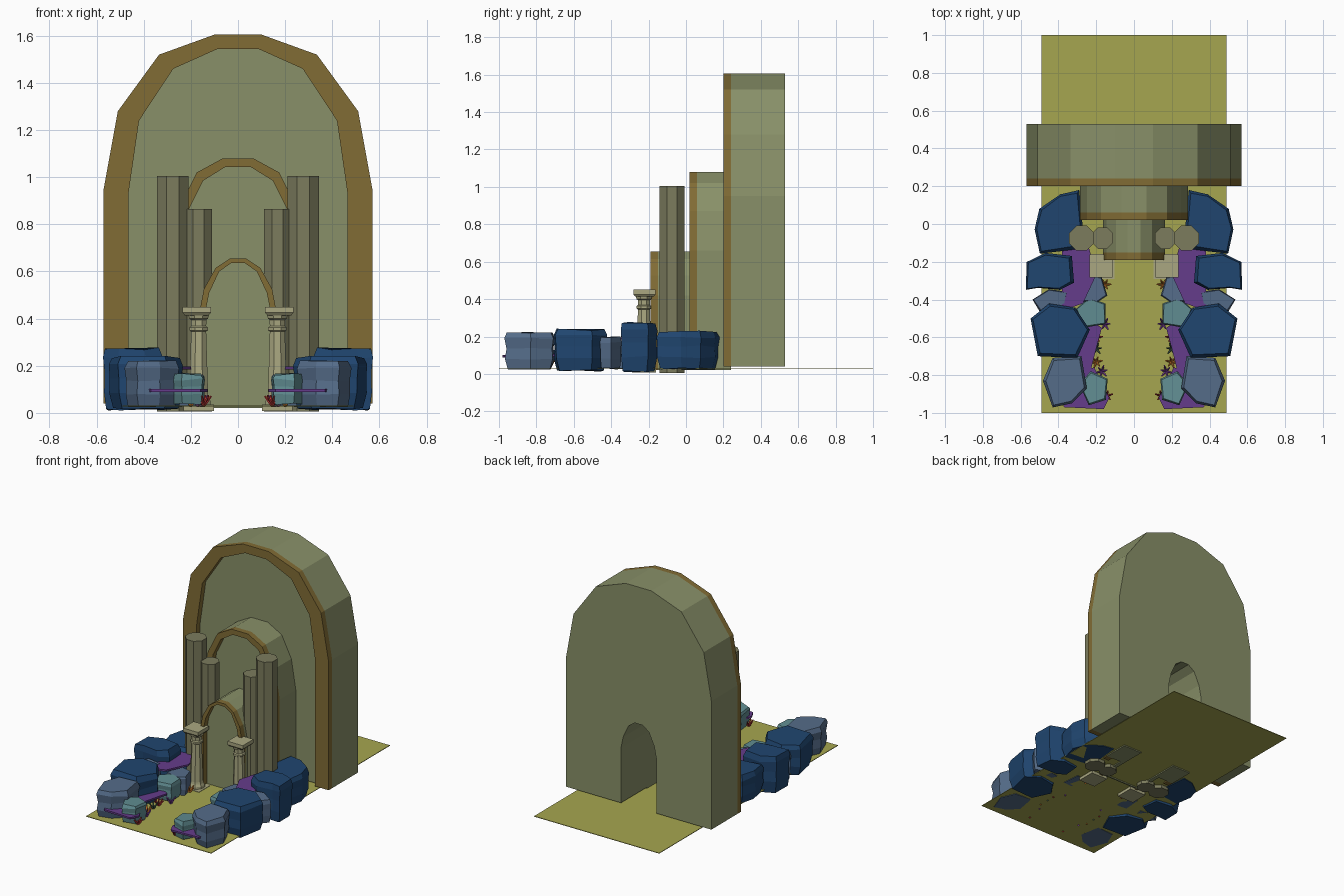
import bpy, bmesh, math, random
from mathutils import Vector

if "Cube" in bpy.data.objects:
    bpy.data.objects.remove(bpy.data.objects["Cube"])

random.seed(4)

def mat(name, c):
    m = bpy.data.materials.new(name)
    m.diffuse_color = (*c, 1)
    m.use_nodes = True
    m.node_tree.nodes["Principled BSDF"].inputs["Base Color"].default_value = m.diffuse_color
    return m

STONE = mat("green_stone", (.25, .28, .14))
GOLD = mat("gold_trim", (.22, .15, .035))
SAND = mat("sand", (.38, .38, .08))
COLUMN = mat("column_stone", (.2, .2, .11))
PILLAR = mat("pale_stone", (.4, .39, .22))
NAVY = mat("navy_rock", (.014, .06, .16))
SLATE = mat("slate_rock", (.09, .15, .25))
TEAL = mat("teal_rock", (.12, .27, .29))
PURPLE = mat("purple_shelf", (.13, .045, .26))
CORALS = [mat("coral_orange", (.8, .25, .03)), mat("coral_violet", (.3, .08, .5)),
          mat("coral_red", (.5, .04, .04)), mat("coral_green", (.08, .16, .1))]

def finish(name, bm, material):
    bmesh.ops.recalc_face_normals(bm, faces=bm.faces)
    me = bpy.data.meshes.new(name)
    bm.to_mesh(me)
    bm.free()
    me.materials.append(material)
    ob = bpy.data.objects.new(name, me)
    bpy.context.collection.objects.link(ob)
    return ob

def loft(name, rings, material):
    """Join equal-length rings of points and cap both ends."""
    bm = bmesh.new()
    vs = [[bm.verts.new(p) for p in r] for r in rings]
    n = len(vs[0])
    for a, b in zip(vs, vs[1:]):
        for i in range(n):
            j = (i + 1) % n
            bm.faces.new((a[i], a[j], b[j], b[i]))
    bm.faces.new(vs[0])
    bm.faces.new(vs[-1])
    return finish(name, bm, material)

def mirror(ob):
    m = ob.modifiers.new("mirror", 'MIRROR')
    m.use_mirror_merge = False
    return ob

def slab(name, outline, y0, y1, material):
    return loft(name, [[(x, y, z) for x, z in outline] for y in (y0, y1)], material)

def arch(half, z0):
    """Full arch outline from its right half, bottom to top."""
    h = [(half[0][0], z0)] + half
    return h + [(-x, z) for x, z in reversed(h)]

def band(outer, inner):
    return outer + inner[::-1]

# ground
loft("sand_floor", [[(-.49, -1, z), (.49, -1, z), (.49, 1, z), (-.49, 1, z)] for z in (.028, .032)], SAND)

# three nested arches: outer half, inner half, base, front y, back y
tunnel_half = [(.138, .43), (.122, .51), (.08, .6), (.03, .635)]
ARCHES = [
    ("great", [(.57, .95), (.51, 1.28), (.335, 1.52), (.1, 1.605)],
     [(.465, .93), (.42, 1.24), (.275, 1.46), (.085, 1.545)], .04, .2, .53),
    ("middle", [(.285, .66), (.25, .87), (.175, 1.02), (.065, 1.08)],
     [(.24, .66), (.21, .86), (.148, .985), (.055, 1.043)], .02, .02, .24),
    ("small", [(.165, .42), (.145, .525), (.095, .615), (.034, .655)],
     tunnel_half, .02, -.19, .06),
]
for name, out, inn, z0, y0, y1 in ARCHES:
    o = arch(out, z0)
    slab(name + "_arch_trim", band(o, arch(inn, z0)), y0, y0 + .04, GOLD)
    slab(name + "_arch_body", band(o, arch(tunnel_half, z0)), y0 + .04, y1, STONE)
# panel closing the tunnel behind the small arch
slab("door_panel", arch(tunnel_half, .02), -.15, -.14, STONE)

# plain eight-sided columns and turned pillars, as lathed profiles
def lathe(name, x, y, profile, sides, material):
    rings = []
    for r, z in profile:
        a0 = math.pi / sides
        r = r / math.cos(a0)
        rings.append([(x + r * math.cos(a0 + i * math.tau / sides),
                       y + r * math.sin(a0 + i * math.tau / sides), z) for i in range(sides)])
    return mirror(loft(name, rings, material))

lathe("tall_columns", .277, -.075, [(.066, .005), (.066, 1.005)], 8, COLUMN)
lathe("short_columns", .167, -.075, [(.057, .005), (.057, .865)], 8, COLUMN)
lathe("pillar_shafts", .167, -.225, [(.05, .03), (.05, .05), (.043, .065), (.04, .08), (.032, .345),
      (.039, .35), (.039, .363), (.032, .368), (.033, .395), (.04, .4), (.045, .425)], 8, PILLAR)
lathe("pillar_bases", .167, -.225, [(.065, .008), (.065, .035)], 4, PILLAR)
lathe("pillar_caps", .175, -.222, [(.05, .413), (.06, .425), (.06, .45)], 4, PILLAR)

# faceted rocks from a plan outline
def rock(name, outline, z0, z1, material):
    c = sum((Vector(p) for p in outline), Vector((0, 0))) / len(outline)
    rings = []
    for s, t in ((.86, 0), (.97, .3), (.95, .6), (1, .84), (.9, 1)):
        ring = []
        for p in outline:
            k = s * random.uniform(.97, 1.02)
            q = c + (Vector(p) - c) * k
            ring.append((q.x, q.y, z0 + (z1 - z0) * t + random.uniform(-.008, .004)))
        rings.append(ring)
    return mirror(loft(name, rings, material))

rock("rock_rear", [(.29, .18), (.39, .16), (.5, .08), (.53, -.03), (.5, -.16), (.26, -.13), (.28, .05)], .03, .23, NAVY)
rock("rock_side", [(.57, -.2), (.47, -.15), (.33, -.17), (.32, -.31), (.39, -.35), (.51, -.34), (.575, -.35)], .015, .275, NAVY)
rock("rock_gap", [(.54, -.4), (.45, -.345), (.35, -.36), (.37, -.46), (.5, -.46)], .03, .2, SLATE)
rock("rock_large", [(.55, -.5), (.45, -.42), (.31, -.44), (.23, -.56), (.3, -.71), (.51, -.7)], .02, .24, NAVY)
rock("rock_front", [(.48, -.83), (.43, -.71), (.28, -.7), (.25, -.87), (.33, -.95), (.43, -.97)], .025, .22, SLATE)
rock("rock_inner", [(.27, -.26), (.17, -.28), (.14, -.38), (.2, -.42), (.28, -.41)], .03, .17, SLATE)
rock("teal_rock_middle", [(.31, -.45), (.24, -.39), (.15, -.42), (.15, -.53), (.26, -.55)], .04, .165, TEAL)
rock("teal_rock_front", [(.29, -.85), (.23, -.78), (.14, -.82), (.15, -.93), (.24, -.96)], .04, .165, TEAL)

# thin purple shelves
def shelf(name, outline, z):
    mirror(loft(name, [[(x, y, h) for x, y in outline] for h in (z - .006, z + .006)], PURPLE))

shelf("shelf_front", [(.4, -.9), (.37, -.97), (.16, -.98), (.13, -.92), (.21, -.76), (.35, -.78)], .095)
shelf("shelf_middle", [(.17, -.55), (.28, -.48), (.37, -.5), (.37, -.78), (.23, -.78), (.2, -.66)], .1)
shelf("shelf_rear", [(.24, -.12), (.38, -.12), (.38, -.46), (.27, -.42), (.2, -.27)], .19)

# branching corals made of short leaning spikes
def coral(i, x, y, material):
    bm = bmesh.new()
    for k in range(6):
        a = k * math.tau / 6 + i
        d = Vector((math.cos(a) * .6, math.sin(a) * .6, 1 - .25 * (k % 2))).normalized()
        m = d.to_track_quat('Z', 'Y').to_matrix().to_4x4()
        m.translation = Vector((x, y, .03)) + d * .025
        bmesh.ops.create_cone(bm, cap_ends=True, segments=5, radius1=.007,
                              radius2=.004, depth=.055, matrix=m)
    mirror(finish("coral_%d" % i, bm, material))

for i, (x, y) in enumerate([(.155, -.32), (.155, -.53), (.2, -.6), (.2, -.66),
                            (.2, -.73), (.17, -.78), (.145, -.91)]):
    coral(i, x, y, CORALS[i % 4])
